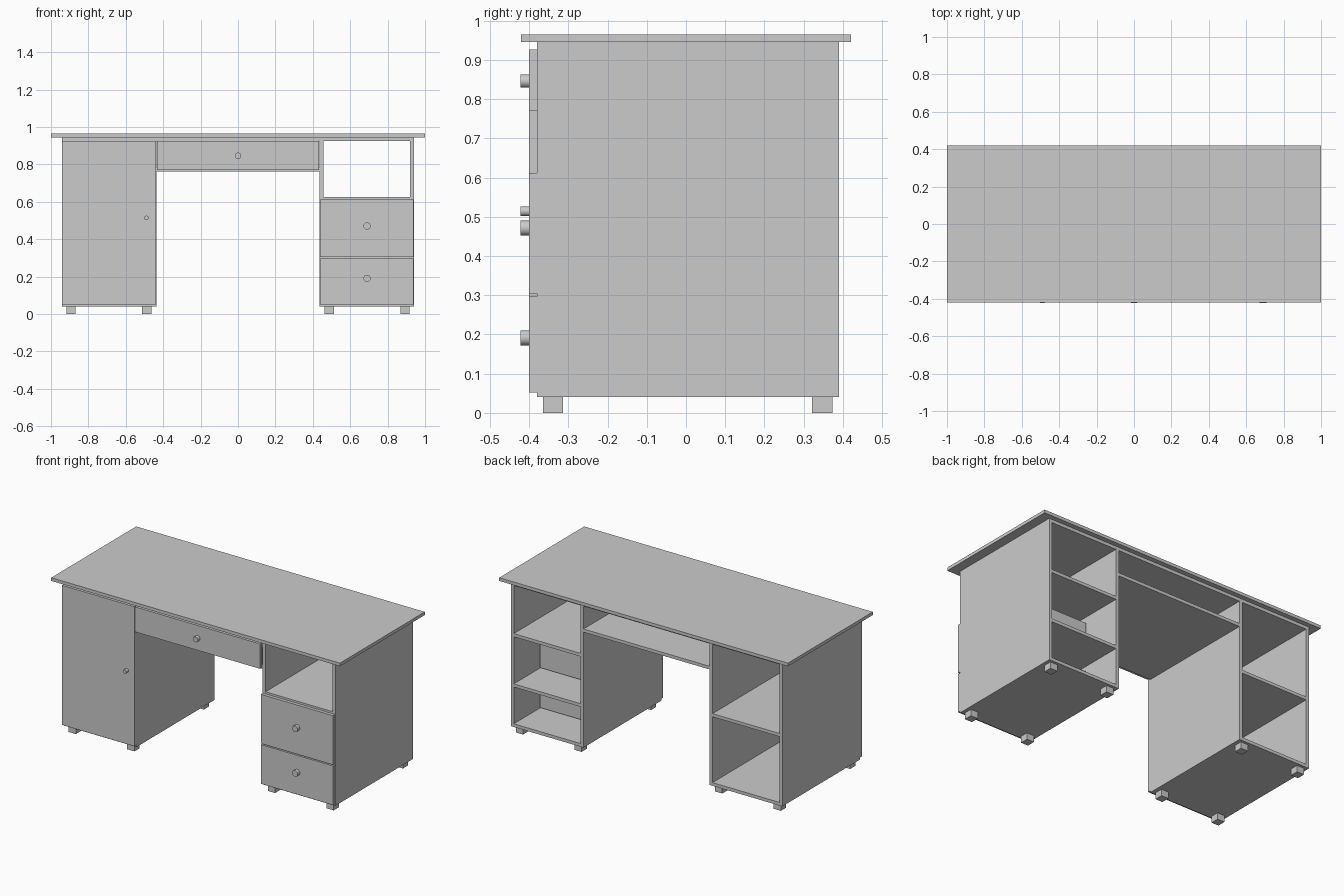
import bpy, bmesh, math
from mathutils import Matrix

if "Cube" in bpy.data.objects:
    bpy.data.objects.remove(bpy.data.objects["Cube"])


def box(name, x, y, z):
    """Axis-aligned board from (min, max) pairs."""
    bm = bmesh.new()
    bmesh.ops.create_cube(bm, size=1)
    for v in bm.verts:
        v.co = [r[0] if c < 0 else r[1] for c, r in zip(v.co, (x, y, z))]
    return add(name, bm)


def add(name, bm):
    me = bpy.data.meshes.new(name)
    bm.to_mesh(me)
    bm.free()
    ob = bpy.data.objects.new(name, me)
    bpy.context.collection.objects.link(ob)
    return ob


def knob(name, x, z, r):
    bm = bmesh.new()
    bmesh.ops.create_cone(bm, cap_ends=True, segments=32, radius1=r, radius2=r, depth=0.022,
                          matrix=Matrix.Translation((x, -0.411, z)) @ Matrix.Rotation(math.pi / 2, 4, 'X'))
    for f in bm.faces:
        f.smooth = len(f.verts) == 4
    for e in bm.edges:
        e.smooth = all(f.smooth for f in e.link_faces)
    add(name, bm)


def drawer_box(name, x, z, back):
    """Open-topped tray behind a drawer front."""
    t = 0.012
    box(name + "_left_wall", (x[0], x[0] + t), (-0.38, back), z)
    box(name + "_right_wall", (x[1] - t, x[1]), (-0.38, back), z)
    box(name + "_back_wall", (x[0] + t, x[1] - t), (back - t, back), z)
    box(name + "_base", (x[0] + t, x[1] - t), (-0.38, back - t), (z[0], z[0] + t))


T = 0.02
DEPTH = (-0.38, 0.39)
FRONT = (-0.40, -0.38)

# Desk top
box("desk_top", (-1, 1), (-0.42, 0.42), (0.945, 0.965))

# Pedestals: sides, top and bottom boards, feet
for side, s in (("left", -1), ("right", 1)):
    def span(a, b):
        return tuple(sorted((s * a, s * b)))
    box(side + "_outer_panel", span(0.92, 0.94), DEPTH, (0.04, 0.945))
    box(side + "_inner_panel", span(0.437, 0.457), DEPTH, (0.04, 0.945))
    box(side + "_bottom_board", span(0.457, 0.92), DEPTH, (0.04, 0.06))
    box(side + "_top_board", span(0.457, 0.92), DEPTH, (0.925, 0.945))
    for i, fx in enumerate(((0.462, 0.512), (0.868, 0.918))):
        for j, fy in enumerate(((-0.365, -0.313), (0.321, 0.373))):
            box(f"{side}_foot_{i}{j}", span(*fx), fy, (0, 0.04))

# Shelves
box("left_shelf", (-0.92, -0.457), DEPTH, (0.472, 0.492))
box("right_upper_shelf", (0.457, 0.92), DEPTH, (0.605, 0.625))
box("right_middle_shelf", (0.457, 0.92), DEPTH, (0.29, 0.31))

# Kneehole boards
box("centre_shelf", (-0.437, 0.437), DEPTH, (0.763, 0.783))
box("centre_top_board", (-0.437, 0.437), DEPTH, (0.925, 0.945))

# Door and drawer fronts
box("door", (-0.94, -0.438), FRONT, (0.052, 0.926))
box("centre_drawer_front", (-0.433, 0.433), FRONT, (0.77, 0.926))
box("upper_drawer_front", (0.438, 0.938), FRONT, (0.304, 0.612))
box("lower_drawer_front", (0.438, 0.938), FRONT, (0.052, 0.297))

# Drawer trays
drawer_box("centre_drawer", (-0.425, 0.425), (0.79, 0.89), 0.14)
drawer_box("upper_drawer", (0.465, 0.912), (0.318, 0.56), 0.14)
drawer_box("lower_drawer", (0.465, 0.912), (0.068, 0.25), 0.14)

# Knobs
knob("door_knob", -0.49, 0.514, 0.012)
knob("centre_drawer_knob", 0, 0.846, 0.017)
knob("upper_drawer_knob", 0.69, 0.471, 0.019)
knob("lower_drawer_knob", 0.69, 0.191, 0.019)
